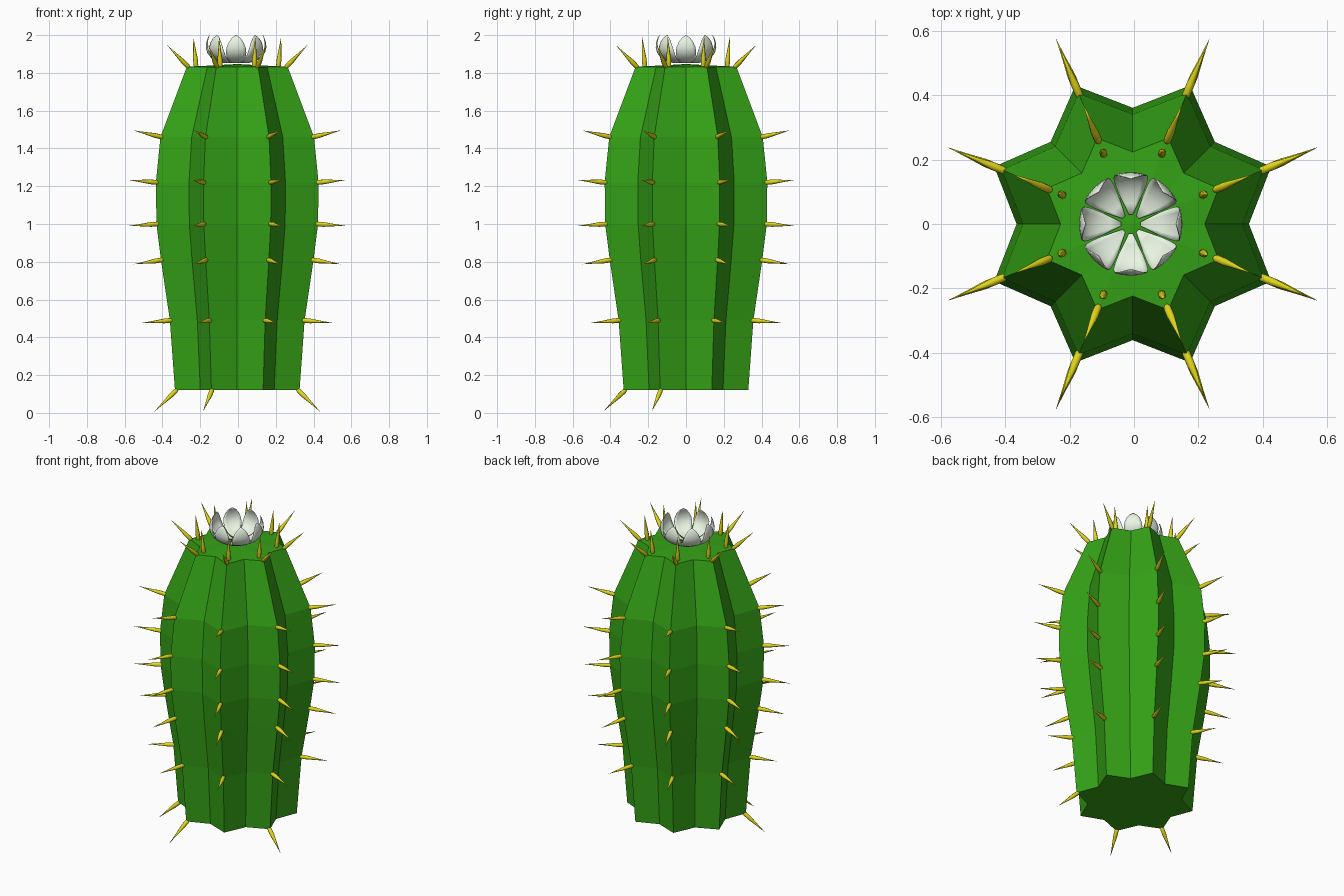
import bpy, bmesh, math
from mathutils import Vector

if "Cube" in bpy.data.objects:
    bpy.data.objects.remove(bpy.data.objects["Cube"])

CX = -0.004


def material(name, col):
    m = bpy.data.materials.new(name)
    m.diffuse_color = (*col, 1)
    m.use_nodes = True
    m.node_tree.nodes["Principled BSDF"].inputs["Base Color"].default_value = m.diffuse_color
    return m


def make(name, bm, mat, smooth=False):
    bmesh.ops.recalc_face_normals(bm, faces=bm.faces)
    me = bpy.data.meshes.new(name)
    bm.to_mesh(me)
    bm.free()
    for p in me.polygons:
        p.use_smooth = smooth
    ob = bpy.data.objects.new(name, me)
    bpy.context.collection.objects.link(ob)
    me.materials.append(mat)
    return ob


def polar(r, a, z):
    return Vector((CX + r * math.cos(a), r * math.sin(a), z))


green = material("cactus_green", (0.035, 0.36, 0.008))
yellow = material("spine_yellow", (0.75, 0.68, 0.01))
white = material("petal_white", (0.82, 0.92, 0.78))

# ribbed body: star section with eight ribs, lofted (rib radius, height)
RINGS = [(0.357, 0.12), (0.386, 0.49), (0.437, 0.81), (0.463, 1.0),
         (0.466, 1.22), (0.440, 1.46), (0.289, 1.832)]
bm = bmesh.new()
loops = []
for r, z in RINGS:
    loops.append([bm.verts.new(polar(r * (1 if i % 2 else 0.775), i * math.pi / 8, z))
                  for i in range(16)])
for a, b in zip(loops, loops[1:]):
    for i in range(16):
        j = (i + 1) % 16
        bm.faces.new((a[i], a[j], b[j], b[i]))
bm.faces.new(loops[0])
crown = bm.verts.new((CX, 0, 1.847))
for i in range(16):
    bm.faces.new((loops[-1][i], loops[-1][(i + 1) % 16], crown))
make("body", bm, green)


# spines: slim teardrop cones along the ribs
def spine(bm, base, direction, length):
    d = direction.normalized()
    u = d.orthogonal().normalized()
    w = d.cross(u)
    prev = None
    for t, r in ((-0.012, 0.007), (0.004, 0.0125), (0.04, 0.0125), (0.1, 0.006)):
        ring = [bm.verts.new(base + d * t + (u * math.cos(k * math.pi / 4)
                + w * math.sin(k * math.pi / 4)) * r) for k in range(8)]
        if prev:
            for k in range(8):
                bm.faces.new((prev[k], prev[(k + 1) % 8], ring[(k + 1) % 8], ring[k]))
        else:
            bm.faces.new(ring)
        prev = ring
    tip = bm.verts.new(base + d * length)
    for k in range(8):
        bm.faces.new((prev[k], prev[(k + 1) % 8], tip))


SLOPES = [-0.9, -0.08, -0.14, -0.06, 0.08, 0.22, 0.95]
bm = bmesh.new()
for k in range(8):
    a = math.radians(22.5 + 45 * k)
    out = Vector((math.cos(a), math.sin(a), 0))
    for n, ((r, z), s) in enumerate(zip(RINGS, SLOPES)):
        if n == 0 and k not in (4, 5, 7):
            continue
        spine(bm, polar(r - 0.008, a, z), out + Vector((0, 0, s)), 0.168)
    # upright spine near the crown
    spine(bm, polar(0.236, a, 1.835), out * 0.1 + Vector((0, 0, 1)), 0.158)
make("spines", bm, yellow, True)

# flower: eight cupped petals (radius, height, half width)
PETAL = [(0.030, 1.853, 0.006), (0.065, 1.854, 0.022), (0.100, 1.862, 0.038),
         (0.132, 1.881, 0.050), (0.152, 1.908, 0.055), (0.159, 1.935, 0.051),
         (0.156, 1.962, 0.039), (0.149, 1.984, 0.023), (0.141, 1.999, 0.002)]
bm = bmesh.new()
for k in range(8):
    a = k * math.pi / 4
    rows = [[bm.verts.new(polar(r, a + w / r * s / 3, z) - Vector((0.006, 0, 0)))
             for s in range(-3, 4)] for r, z, w in PETAL]
    for p, q in zip(rows, rows[1:]):
        for i in range(6):
            bm.faces.new((p[i], p[i + 1], q[i + 1], q[i]))
flower = make("flower", bm, white, True)
mod = flower.modifiers.new("thickness", 'SOLIDIFY')
mod.thickness = 0.003
mod.offset = 0
